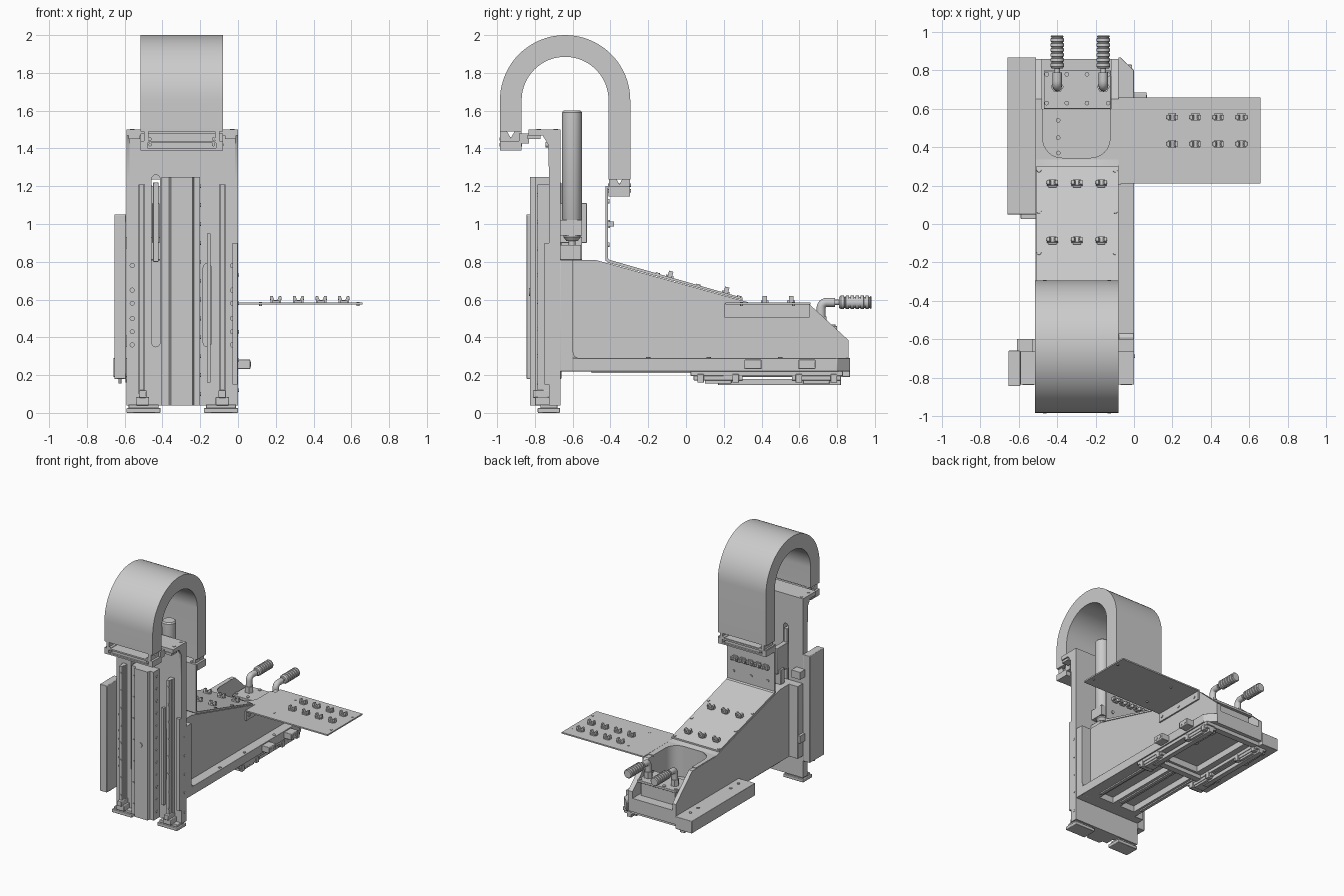
import bpy, bmesh, math
from mathutils import Vector, Matrix

if "Cube" in bpy.data.objects:
    bpy.data.objects.remove(bpy.data.objects["Cube"])

# ---- helpers: every solid is a list of rings, lofted and capped ----
def prism(axis, pts, a, b):
    f = {'x': lambda p, t: (t, p[0], p[1]), 'y': lambda p, t: (p[0], t, p[1]),
         'z': lambda p, t: (p[0], p[1], t)}[axis]
    return [[Vector(f(p, t)) for p in pts] for t in (a, b)]

def box(x0, x1, y0, y1, z0, z1):
    return prism('z', [(x0, y0), (x1, y0), (x1, y1), (x0, y1)], z0, z1)

def lathe(p, d, steps, n=20):
    """rings of (distance, radius) along direction d from p"""
    p, d = Vector(p), Vector(d).normalized()
    q = d.to_track_quat('Z', 'Y')
    return [[p + d * t + q @ Vector((r * math.cos(k * 2 * math.pi / n), r * math.sin(k * 2 * math.pi / n), 0))
             for k in range(n)] for t, r in steps]

def cyl(p, d, h, r, n=20):
    return lathe(p, d, [(0, r), (h, r)], n)

def arc(cx, cy, r, a0, a1, n):
    return [(cx + r * math.cos(math.radians(a0 + (a1 - a0) * i / n)),
             cy + r * math.sin(math.radians(a0 + (a1 - a0) * i / n))) for i in range(n + 1)]

def moved(m, geoms):
    return [[[m @ v for v in ring] for ring in g] for g in geoms]

def part(name, geoms, bevel=0, cuts=()):
    bm = bmesh.new()
    for g in geoms:
        rings = [[bm.verts.new(v) for v in ring] for ring in g]
        n = len(rings[0])
        bm.faces.new(rings[0][::-1])
        bm.faces.new(rings[-1])
        for a, b in zip(rings, rings[1:]):
            for i in range(n):
                bm.faces.new((a[i], a[(i + 1) % n], b[(i + 1) % n], b[i]))
    bmesh.ops.recalc_face_normals(bm, faces=bm.faces)
    me = bpy.data.meshes.new(name)
    bm.to_mesh(me)
    bm.free()
    ob = bpy.data.objects.new(name, me)
    bpy.context.collection.objects.link(ob)
    bpy.ops.object.select_all(action='DESELECT')
    bpy.context.view_layer.objects.active = ob
    ob.select_set(True)
    if cuts:
        cutter = part(name + "_cutter", cuts)
        bpy.ops.object.select_all(action='DESELECT')
        bpy.context.view_layer.objects.active = ob
        ob.select_set(True)
        m = ob.modifiers.new("cut", 'BOOLEAN')
        m.operation, m.object, m.solver = 'DIFFERENCE', cutter, 'EXACT'
        bpy.ops.object.modifier_apply(modifier="cut")
        bpy.data.objects.remove(cutter)
    if bevel:
        m = ob.modifiers.new("bevel", 'BEVEL')
        m.width, m.segments, m.limit_method = bevel, 2, 'ANGLE'
    bpy.ops.object.shade_smooth_by_angle(angle=math.radians(35))
    return ob

def bolts(pts, d, h=0.008, r=0.012):
    return [cyl(p, d, h, r, 12) for p in pts]

def slot(x, z0, z1, w, y0, y1):
    r = w / 2
    return prism('y', arc(x, z1 - r, r, 0, 180, 10) + arc(x, z0 + r, r, 180, 360, 10), y0, y1)

def clip():
    """cable clip standing on the origin"""
    w = [(-.028, 0), (.028, 0), (.028, .033), (.016, .033), (.008, .013), (-.008, .013), (-.016, .033), (-.028, .033)]
    return [prism('y', w, -.012, .012), box(-.02, .02, -.021, .021, 0, .01),
            cyl((-.03, 0, .022), (1, 0, 0), .016, .009, 10), cyl((.014, 0, .022), (1, 0, 0), .016, .009, 10)]

X0, X1 = -.515, -.08          # arm and cable chain width

# ---- cable chain arch and its end brackets ----
part("cable_chain", [prism('x', [(-.985, 1.49)] + arc(-.64, 1.655, .345, 180, 0, 40) + [(-.295, 1.235), (-.41, 1.235)]
     + arc(-.64, 1.655, .23, 0, 180, 40) + [(-.87, 1.49)], X0, X1)])
for nm, y, z in (("fixed", -.9275, 1.39), ("moving", -.3525, 1.145)):
    g = [box(X0, X1, y - .055, y + .055, z, z + .012), box(X0, X1, y - .055, y + .055, z + .038, z + .05)]
    g += [box(x - .018, x + .018, y - .057, y + .057, z, z + .05) for x in (X0 + .018, X1 - .018)]
    g += [box(X0 + .03, X1 - .03, y - .04, y + .04, z + .01, z + .04)]
    g += [prism('x', [(y - .056, z + .05), (y + .056, z + .05), (y + .056, z + .1), (y + .02, z + .1), (y, z + .065),
          (y - .02, z + .1), (y - .056, z + .1)], x - .012, x + .012) for x in (X0 + .03, X1 - .03)]
    g += [cyl((x, y - .06, z + dz), (0, 1, 0), .12, .009, 12) for x in (X0 + .05, X1 - .05) for dz in (.03, .06)]
    part(nm + "_chain_bracket", g)

# ---- column ----
holes = [cyl((x, -.8, z), (0, 1, 0), .2, .011, 12) for x in (-.56, -.03) for z in (.36, .43, .5, .58, .65, .78)]
part("column_plate", [box(-.59, 0, -.725, -.665, .04, 1.5)],
     cuts=[slot(-.435, .35, 1.26, .045, -.8, -.6), slot(-.163, .35, .79, .042, -.8, -.6)] + holes)
part("column_top_shelf", [box(-.59, 0, -.835, -.72, 1.468, 1.5), box(X0, X1, -.885, -.83, 1.425, 1.48)]
     + [box(x - .03, x + .03, -.84, -.77, 1.45, 1.47) for x in (-.55, -.04)]
     + [prism('x', [(-.725, 1.47), (-.76, 1.47), (-.73, 1.42), (-.725, 1.25)], x, x + .015) for x in (-.59, -.015)])
part("shelf_bolts", bolts([(x, y, 1.5) for x in (-.56, -.03) for y in (-.69, -.78)], (0, 0, 1), .004)
     + bolts([(x, -.725, 1.42) for x in (-.5, -.09)], (0, -1, 0), .02, .014))
part("column_feet", [box(x, x + .18, -.785, -.667, 0, .026) for x in (-.59, -.18)]
     + [box(x + .01, x + .17, -.77, -.68, .024, .045) for x in (-.59, -.18)], .004)
part("guide_rails", [box(x - .018, x + .018, -.755, -.72, .1, 1.21) for x in (-.51, -.083)]
     + [box(x - .012, x + .012, -.785, -.75, .1, 1.21) for x in (-.51, -.083)])
part("rail_bolts", bolts([(x, -.785, .16 + .142 * i) for x in (-.51, -.083) for i in range(8)], (0, -1, 0), .003, .009))
part("rail_end_stops", [box(x - .035, x + .035, -.8, -.72, .04, .085) for x in (-.505, -.083)]
     + [box(x - .02, x + .02, -.81, -.72, .08, .12) for x in (-.505, -.083)], .004)
part("centre_beam", [prism('z', [(-.405, -.72), (-.405, -.795), (-.365, -.795), (-.355, -.825), (-.24, -.825),
     (-.232, -.80), (-.2, -.80), (-.2, -.72)], .04, 1.25)])
part("beam_bolts", bolts([(-.385, -.795, .12 + .174 * i) for i in range(7)], (0, -1, 0), .006, .013)
     + bolts([(-.2, -.76, .1 + .1 * i) for i in range(12)], (1, 0, 0), .005, .01)
     + bolts([(-.305, -.825, .64)], (0, -1, 0), .006, .02))
part("side_strip", [box(-.165, -.145, -.75, -.72, .16, .95), box(-.03, -.002, -.75, -.72, .15, .9)])
part("side_panel", [box(-.655, -.592, -.845, -.66, .18, 1.05)], .004)
part("panel_brackets", [box(-.61, -.53, -.67, -.6, z, z + .06) for z in (.35, .87)]
     + [cyl((-.625, -.76, .155), (0, 0, 1), .03, .007, 12)])

# ---- pneumatic cylinder and slot sensor ----
part("lift_cylinder", [lathe((-.2, -.603, 0), (0, 0, 1), [(.91, .03), (.93, .045), (.945, .045), (.945, .05), (1.02, .05),
     (1.025, .053), (1.59, .053), (1.6, .045)], 32), cyl((-.2, -.603, .8), (0, 0, 1), .13, .018),
     cyl((-.2, -.603, .85), (0, 0, 1), .03, .036, 6), box(-.25, -.15, -.665, -.55, .94, 1.02)])
part("slot_sensor", [box(-.455, -.415, -.67, -.525, .9, 1.11), box(-.45, -.42, -.72, -.66, .8, 1.22),
     box(-.47, -.4, -.6, -.55, .81, .93), box(-.26, -.14, -.665, -.555, .81, .89)], .003)

# ---- arm body with rear pocket and open underside ----
profile = [(-.6, .22), (-.6, .81), (-.48, .81), (.35, .58), (.65, .578), (.86, .385), (.86, .22)]
pocket = prism('z', [(-.48, .95)] + arc(-.38, .44, .1, 180, 270, 8) + arc(-.22, .44, .1, 270, 360, 8) + [(-.12, .95)], .33, 1)
under = [box(a, b, c, d, .1, .27) for a, b, c, d in
         ((-.46, -.33, -.55, .12), (-.26, -.13, -.55, .12), (-.44, -.15, .2, .76))]
part("arm_body", [prism('x', profile, X0 + .003, X1)], cuts=[pocket] + under)
part("arm_flanges", [box(-.59, 0, -.665, -.598, .22, .81)]
     + [prism('z', [(X1 - .002, -.6), (0, -.6), (0, .8), (-.07, .868), (X1 - .002, .868)], .22, .29)]
     + [prism('x', [(-.6, .29), (-.57, .29), (-.59, .30), (-.6, .33)], X1, 0)], .002)
part("side_slab", [box(-.66, -.51, .05, .868, .19, .29)], .003)
part("flange_bolts", bolts([(x, y, .29) for x, ys in ((-.565, (.13, .23, .65, .75)), (-.025, (.12, -.2, .5))) for y in ys],
     (0, 0, 1), .005) + bolts([(0, -.69, z) for z in (.12, .28, .43, .58, .73)], (1, 0, 0), .004, .009))
part("stop_blocks", [box(-.01, .065, y, y + .09, .232, .282) for y in (.31, .595)], .004)
part("stop_bolts", bolts([(.065, y + d, .257) for y in (.31, .595) for d in (.025, .065)], (1, 0, 0), .003, .012))

# ---- cover sheet bent from vertical to sloped ----
part("cover_sheet", [prism('x', [(-.425, 1.2), (-.425, .805), (-.412, .795), (.30, .597), (.30, .609), (-.405, .81),
     (-.413, .82), (-.413, 1.2)], X0 + .005, X1), box(X0 + .005, X1, -.425, -.3, 1.19, 1.2),
     box(X0 + .005, X1, .31, .6, .575, .584)], cuts=[prism('z', [(-.475, .7)] + arc(-.375, .445, .1, 180, 270, 8)
     + arc(-.225, .445, .1, 270, 360, 8) + [(-.125, .7)], .5, .65)])
slope = -math.atan2(.2, .71)
g = []
for x in (-.425, -.297, -.17):
    for y in (-.087, .21):
        g += moved(Matrix.Translation((x, y, .695 - (y + .005) * .283)) @ Matrix.Rotation(slope, 4, 'X'), clip())
for i in range(5):
    g += moved(Matrix.Translation((-.435 + i * .069, -.413, 1.0)) @ Matrix.Rotation(-math.pi / 2, 4, 'X'), clip())
part("cover_clips", g)
part("cover_screws", bolts([(x, y, .692 - y * .283) for x in (-.495, -.098) for y in (-.15, .065, .28)], (0, .27, 1))
     + bolts([(x, -.413, z) for x in (-.45, -.3, -.14) for z in (.89, 1.12)], (0, 1, 0)))

# ---- side tray ----
part("side_tray", [box(-.08, .66, .21, .66, .574, .585), box(-.082, -.068, .205, .655, .505, .58)])
part("tray_clips", sum((moved(Matrix.Translation((x, y, .585)), clip())
     for x in (.2, .32, .44, .56) for y in (.417, .557)), []))
part("tray_bolts", bolts([(-.068, y, .54) for y in (.24, .43, .61)], (1, 0, 0), .006)
     + bolts([(x, y, .566) for x in (.12, .635) for y in (.295, .57)], (0, 0, 1), .022, .008))

# ---- hose connectors on the pocket plate ----
part("connector_plate", [box(-.47, -.12, .6, .8, .44, .46), box(-.45, -.14, .62, .78, .32, .44)], .003)
part("plate_screws", bolts([(x, y, .46) for x in (-.455, -.35, -.245, -.135) for y in (.63, .78)], (0, 0, 1))
     + bolts([(-.395, y, .33) for y in (.37, .45, .54)], (0, 0, 1), .01))
ribs = [(0, .014), (.07, .014), (.07, .028)]
for i in range(6):
    t = .08 + i * .026
    ribs += [(t, .036), (t + .017, .036), (t + .018, .029), (t + .025, .029)]
ribs += [(.236, .036), (.242, .03)]
for i, x in enumerate((-.4, -.16)):
    path = [(.715, .5)] + [(.745 - .03 * math.cos(a), .555 + .03 * math.sin(a)) for a in
            [k * math.pi / 12 for k in range(7)]] + [(.79, .585)]
    rings = []
    for k, (y, z) in enumerate(path):
        a = max(0, min(6, k - 1)) * math.pi / 12
        n = Vector((0, -math.cos(a), math.sin(a)))
        rings.append([Vector((x, y, z)) + n * .024 * math.cos(j * math.pi / 8)
                      + Vector((.024 * math.sin(j * math.pi / 8), 0, 0)) for j in range(16)])
    part("hose_connector_%d" % (i + 1), [rings, cyl((x, .715, .46), (0, 0, 1), .05, .033, 6),
         lathe((x, .74, .585), (0, 1, 0), ribs, 20)])

# ---- underside clamp rails and carriages ----
g = []
for x in (-.54, -.06):
    g += [box(x - .05, x + .05, .025, .83, .195, .222), box(x - .02, x + .02, .17, .82, .147, .18)]
    for y in (.04, .56):
        g += [box(x - .045, x + .045, y, y + .26, .172, .2), box(x - .04, x + .04, y + .06, y + .2, .155, .2)]
        g += [box(x - .055, x + .055, y + d, y + d + .035, .16, .205) for d in (.02, .205)]
part("clamp_carriages", g, .003)
part("clamp_cross_bars", [box(-.52, -.08, y, y + .05, .19, .222) for y in (.13, .78)]
     + [box(x - .012, x + .012, -.5, .1, .21, .222) for x in (-.49, -.295, -.1)])
